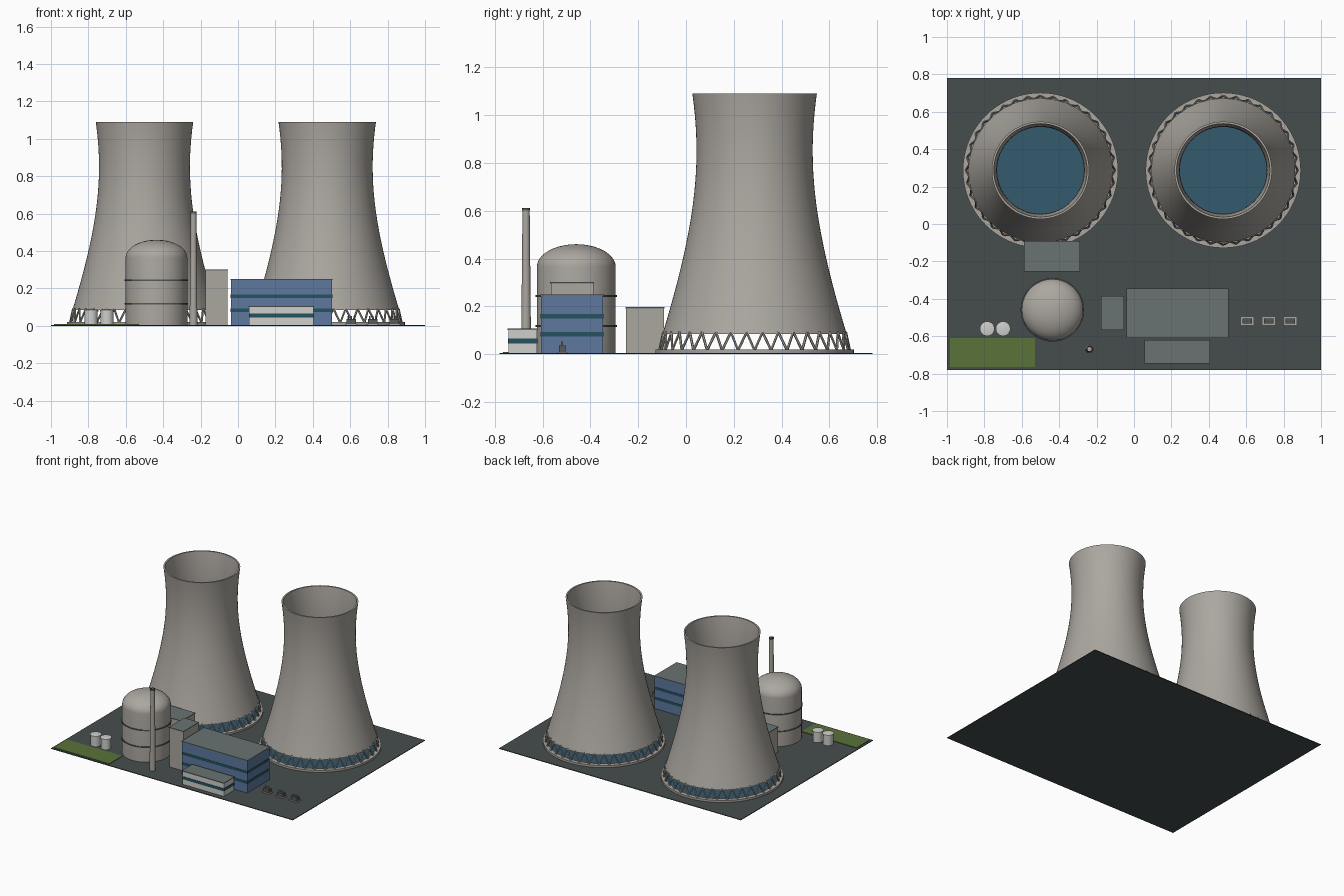
import bpy, bmesh, math
from mathutils import Vector

if "Cube" in bpy.data.objects:
    bpy.data.objects.remove(bpy.data.objects["Cube"])


def material(name, r, g, b):
    m = bpy.data.materials.new(name)
    m.use_nodes = True
    m.diffuse_color = (r, g, b, 1)
    node = next(n for n in m.node_tree.nodes if n.type == 'BSDF_PRINCIPLED')
    node.inputs["Base Color"].default_value = (r, g, b, 1)
    node.inputs["Roughness"].default_value = 0.8
    return m


CONCRETE = material("concrete", .41, .385, .35)
ASPHALT = material("asphalt", .062, .073, .073)
GRASS = material("grass", .10, .17, .04)
WATER = material("water", .034, .10, .155)
CLADDING = material("blue cladding", .11, .19, .34)
ROOF = material("roof grey", .14, .17, .17)
GLASS = material("window glass", .018, .085, .12)
WHITE = material("white paint", .62, .62, .60)
METAL = material("dark metal", .09, .10, .10)


def finish(name, bm, mat, smooth=False):
    bmesh.ops.recalc_face_normals(bm, faces=bm.faces)
    mesh = bpy.data.meshes.new(name)
    bm.to_mesh(mesh)
    bm.free()
    mesh.materials.append(mat)
    obj = bpy.data.objects.new(name, mesh)
    bpy.context.collection.objects.link(obj)
    if smooth:
        bpy.ops.object.select_all(action='DESELECT')
        obj.select_set(True)
        bpy.context.view_layer.objects.active = obj
        bpy.ops.object.shade_smooth_by_angle(angle=math.radians(35))
    return obj


def box(name, x, y, z, mat, grow=0):
    """Box from (low, high) ranges, optionally widened sideways."""
    bm = bmesh.new()
    bmesh.ops.create_cube(bm, size=1)
    for v in bm.verts:
        for axis, (lo, hi) in enumerate((x, y, z)):
            g = grow if axis < 2 else 0
            v.co[axis] = hi + g if v.co[axis] > 0 else lo - g
    return finish(name, bm, mat)


def lathe(name, center, profile, mat, segments=48, loop=False):
    """Spin (radius, height) points; a loop profile makes a hollow ring."""
    bm = bmesh.new()
    rings = []
    for r, z in profile:
        if r == 0:
            rings.append([bm.verts.new((center[0], center[1], z))] * segments)
            continue
        angles = [math.tau * i / segments for i in range(segments)]
        rings.append([bm.verts.new((center[0] + r * math.cos(a),
                                    center[1] + r * math.sin(a), z)) for a in angles])
    pairs = list(zip(rings, rings[1:]))
    if loop:
        pairs.append((rings[-1], rings[0]))
    for low, high in pairs:
        for i in range(segments):
            j = (i + 1) % segments
            corners = list(dict.fromkeys((low[i], low[j], high[j], high[i])))
            bm.faces.new(corners)
    return finish(name, bm, mat, True)


def cylinder(name, center, r, z0, z1, mat, segments=32):
    return lathe(name, center, [(0, z0), (r, z0), (r, z1), (0, z1)], mat, segments)


def struts(name, center, count, mat):
    """Ring of slanted V-shaped legs."""
    bm = bmesh.new()
    for i in range(count):
        for side in (-.5, .5):
            a, b = math.tau * i / count, math.tau * (i + side) / count
            foot = Vector((.398 * math.cos(a), .398 * math.sin(a), .016))
            head = Vector((.383 * math.cos(b), .383 * math.sin(b), .092))
            axis = head - foot
            geo = bmesh.ops.create_cone(bm, cap_ends=True, segments=6, radius1=.0055,
                                        radius2=.0055, depth=axis.length)
            turn = axis.to_track_quat('Z', 'Y')
            for v in geo["verts"]:
                v.co = turn @ v.co + (foot + head) / 2 + Vector((*center, 0))
    return finish(name, bm, mat)


# Site
GROUND = .005
box("ground_slab", (-1, 1), (-.78, .78), (0, GROUND), ASPHALT)
box("grass_patch", (-.985, -.53), (-.765, -.61), (GROUND, .009), GRASS)


# Cooling towers: hyperbolic shell on V legs above a water basin
def shell_radius(z):
    return .243 * math.sqrt(1 + ((z - .85) / .6225) ** 2)


for side, x in (("right", -.5), ("left", .477)):
    c = (x, .287)
    heights = [.085 + (1.09 - .085) * i / 24 for i in range(25)]
    outer = [(shell_radius(z), z) for z in heights]
    inner = [(r - .011, z) for r, z in reversed(outer)]
    lathe(side + "_tower_shell", c, outer + inner, CONCRETE, 72, True)
    lathe(side + "_basin_wall", c, [(.415, GROUND), (.415, .02), (.385, .02), (.385, GROUND)],
          CONCRETE, 72, True)
    cylinder(side + "_basin_water", c, .386, GROUND, .015, WATER, 72)
    struts(side + "_tower_legs", c, 36, CONCRETE)

# Domed containment building with bands
c = (-.436, -.459)
dome = [(.165 * math.cos(math.pi / 2 * i / 10), .365 + .095 * math.sin(math.pi / 2 * i / 10))
        for i in range(10)]
lathe("containment", c, [(0, GROUND), (.165, GROUND)] + dome + [(0, .46)], CONCRETE, 64)
for i, z in enumerate((.117, .243)):
    lathe(f"containment_band_{i + 1}", c,
          [(.163, z - .004), (.17, z - .004), (.17, z + .004), (.163, z + .004)],
          METAL, 64, True)

# Vent stack
lathe("vent_stack", (-.238, -.669),
      [(.021, GROUND), (.015, .61), (.011, .61), (.011, .5), (0, .5)], CONCRETE, 24)
lathe("vent_stack_rim", (-.238, -.669),
      [(.0165, .6), (.0165, .612), (.011, .612), (.011, .6)], METAL, 24, True)


# Block buildings: walls, roof slab and wrap-around window bands
def building(name, x, y, top, wall, bands=()):
    box(name + "_walls", x, y, (GROUND, top - .006), wall)
    box(name + "_roof", x, y, (top - .006, top), ROOF, .003)
    for i, (lo, hi) in enumerate(bands):
        box(f"{name}_windows_{i + 1}", x, y, (lo, hi), GLASS, .002)


building("turbine_hall", (-.037, .502), (-.607, -.347), .25, CLADDING,
         ((.073, .092), (.149, .168)))
building("office_annex", (.06, .403), (-.743, -.624), .107, WHITE, ((.044, .065),))
building("service_block", (-.173, -.057), (-.565, -.388), .302, CONCRETE)
building("pump_house", (-.586, -.292), (-.25, -.093), .197, CONCRETE)

# Storage tanks
for i, x in enumerate((-.785, -.7)):
    c = (x, -.56)
    cylinder(f"tank_{i + 1}", c, .035, GROUND, .08, WHITE)
    lathe(f"tank_lid_{i + 1}", c, [(0, .078), (.039, .078), (.039, .085), (0, .092)], WHITE, 32)

# Transformers on pads with three bushings each
for i, x in enumerate((.605, .72, .835)):
    y = -.518
    n = f"transformer_{i + 1}"
    box(n + "_pad", (x - .033, x + .033), (y - .022, y + .022), (GROUND, .01), CONCRETE)
    box(n + "_body", (x - .025, x + .025), (y - .014, y + .014), (.01, .036), METAL)
    for k in (-1, 0, 1):
        cylinder(f"{n}_bushing_{k + 2}", (x + k * .016, y), .004, .036, .052, CONCRETE, 8)
